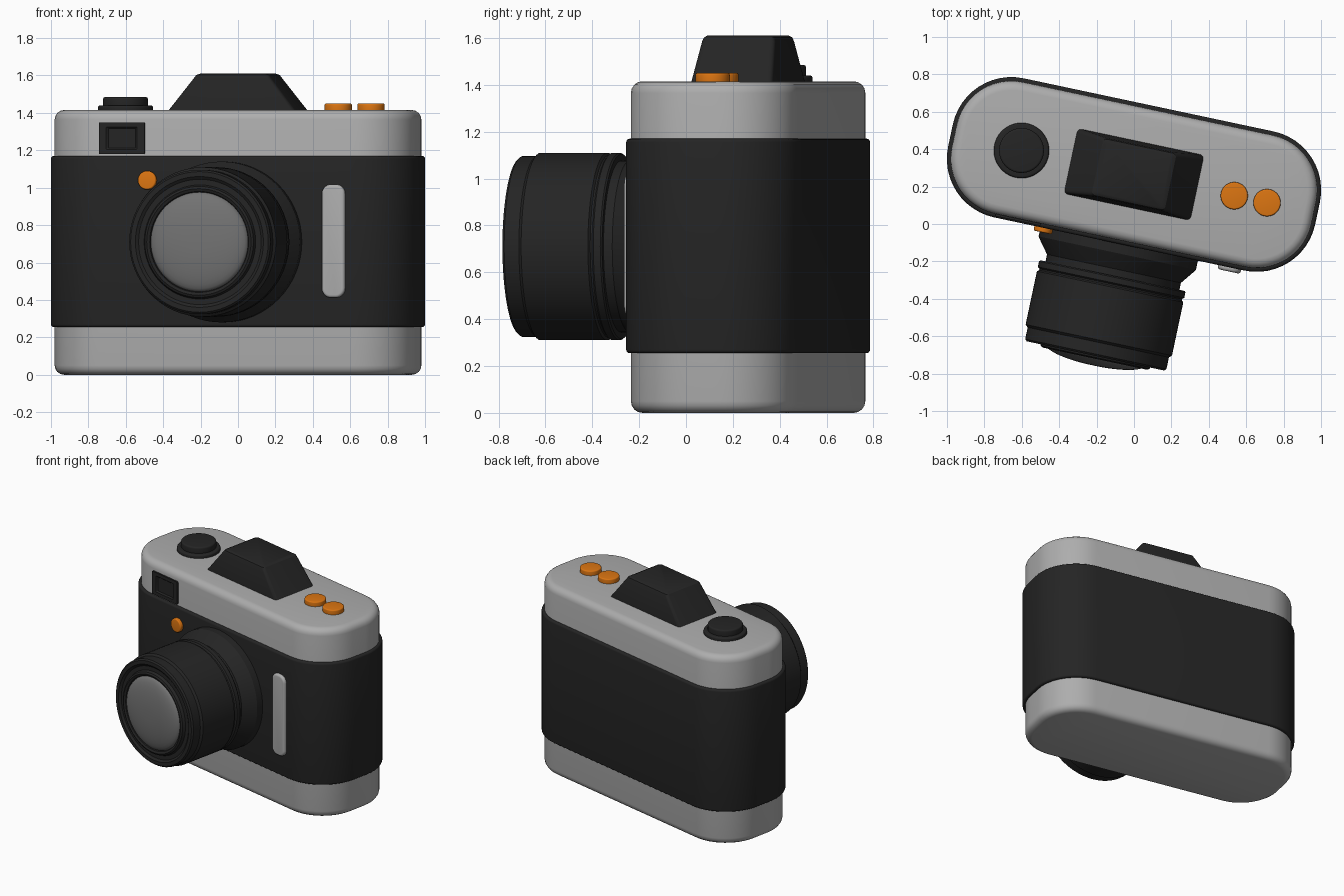
import bpy
import bmesh
from math import sin, cos, pi, radians
from mathutils import Matrix

cube = bpy.data.objects.get("Cube")
if cube:
    bpy.data.objects.remove(cube)


def material(name, rgb):
    m = bpy.data.materials.new(name)
    m.use_nodes = True
    m.diffuse_color = (*rgb, 1)
    m.node_tree.nodes["Principled BSDF"].inputs["Base Color"].default_value = (*rgb, 1)
    return m


silver = material("silver metal", (0.42, 0.42, 0.42))
black = material("black leather", (0.018, 0.018, 0.018))
orange = material("orange accent", (0.72, 0.18, 0.006))
glass = material("grey glass", (0.17, 0.17, 0.17))

# The whole camera is turned slightly about the vertical axis
TURN = Matrix.Translation((0, 0.265, 0)) @ Matrix.Rotation(radians(-12), 4, 'Z')
FORWARD = Matrix.Rotation(pi / 2, 4, 'X')   # part height points to the front


def outline(hx, hy, r, steps):
    """Rounded rectangle, counter-clockwise; a circle when hx == hy == r."""
    pts = []
    for k, (sx, sy) in enumerate(((1, 1), (-1, 1), (-1, -1), (1, -1))):
        for i in range(steps + 1):
            a = (k + i / steps) * pi / 2
            pts.append((sx * (hx - r) + r * cos(a), sy * (hy - r) + r * sin(a)))
    return pts


def loft(name, mat, rings, at=(0, 0, 0), forward=False, steps=12):
    """Skin rings of (half_x, half_y, corner radius, height) into a closed part."""
    bm = bmesh.new()
    loops = [[bm.verts.new((x, y, h)) for x, y in outline(hx, hy, r, steps)]
             for hx, hy, r, h in rings]
    for a, b in zip(loops, loops[1:]):
        for i in range(len(a)):
            j = (i + 1) % len(a)
            bm.faces.new((a[i], a[j], b[j], b[i]))
    bm.faces.new(loops[0][::-1])
    bm.faces.new(loops[-1])
    bmesh.ops.remove_doubles(bm, verts=bm.verts, dist=1e-5)
    me = bpy.data.meshes.new(name)
    bm.to_mesh(me)
    bm.free()
    me.transform(TURN @ Matrix.Translation(at) @ (FORWARD if forward else Matrix()))
    me.materials.append(mat)
    ob = bpy.data.objects.new(name, me)
    bpy.context.collection.objects.link(ob)
    bpy.ops.object.select_all(action='DESELECT')
    ob.select_set(True)
    bpy.context.view_layer.objects.active = ob
    bpy.ops.object.shade_smooth_by_angle(angle=radians(32))
    return ob


def slab(hx, hy, r, h0, h1, bevel, n=4):
    """Rings of a rounded block with bevelled rims."""
    arc = [(bevel * (1 - cos(i / n * pi / 2)), bevel * (1 - sin(i / n * pi / 2)))
           for i in range(n + 1)]
    top = [(hx - d, hy - d, r - d, h1 - e) for d, e in arc]
    bottom = [(hx - d, hy - d, r - d, h0 + e) for d, e in reversed(arc)]
    return bottom + top


def lathe(profile):
    return [(r, r, r, h) for r, h in profile]


# Body: metal chassis with a leather wrap around the middle
loft("metal_body", silver, slab(0.983, 0.36, 0.30, 0, 1.415, 0.05))
loft("leather_wrap", black, slab(1.003, 0.38, 0.32, 0.255, 1.17, 0.015))

# Prism hump
loft("prism_hump", black, [
    (0.345, 0.178, 0.022, 1.40), (0.345, 0.178, 0.022, 1.415),
    (0.212, 0.160, 0.022, 1.585), (0.200, 0.154, 0.020, 1.602),
    (0.180, 0.142, 0.015, 1.61)], steps=4)

# Speed dial and shutter buttons
loft("dial_base", black, slab(0.148, 0.148, 0.148, 1.40, 1.44, 0.012), at=(-0.615, 0, 0))
loft("dial_knob", black, slab(0.12, 0.12, 0.12, 1.42, 1.485, 0.012), at=(-0.615, 0, 0))
for side, x in (("inner", 0.548), ("outer", 0.727)):
    loft(side + "_button", orange, slab(0.073, 0.073, 0.073, 1.40, 1.45, 0.008), at=(x, 0, 0))

# Viewfinder window with a recessed pane
loft("viewfinder", black, [
    (0.125, 0.085, 0.006, 0.30), (0.125, 0.085, 0.006, 0.372),
    (0.085, 0.06, 0.005, 0.372), (0.075, 0.052, 0.004, 0.362)],
    at=(-0.557, 0, 1.265), forward=True, steps=2)

# Lamp and grip bar on the front
loft("front_lamp", orange, slab(0.05, 0.05, 0.05, 0.36, 0.405, 0.008),
     at=(-0.413, 0, 1.04), forward=True)
loft("grip_bar", silver, slab(0.063, 0.303, 0.05, 0.36, 0.402, 0.015),
     at=(0.604, 0, 0.715), forward=True)

# Lens: flange, neck, focus ring, barrel and front rim
loft("lens_barrel", black, lathe([
    (0.43, 0.35), (0.43, 0.43), (0.422, 0.442), (0.366, 0.515), (0.366, 0.553),
    (0.394, 0.553), (0.40, 0.56), (0.40, 0.59), (0.39, 0.598), (0.39, 0.606),
    (0.40, 0.614), (0.40, 0.905), (0.386, 0.918), (0.386, 0.982), (0.376, 0.992),
    (0.35, 0.992), (0.335, 0.98), (0.305, 0.98), (0.297, 1.0), (0.285, 1.007),
    (0.27, 1.0), (0.264, 0.985)]), at=(0, 0, 0.71), forward=True, steps=16)
dome = [(0.266 * cos(t * pi / 18), 0.99 + 0.055 * sin(t * pi / 18)) for t in range(9)]
loft("lens_glass", glass, lathe([(0.266, 0.97)] + dome),
     at=(0, 0, 0.71), forward=True, steps=16)
